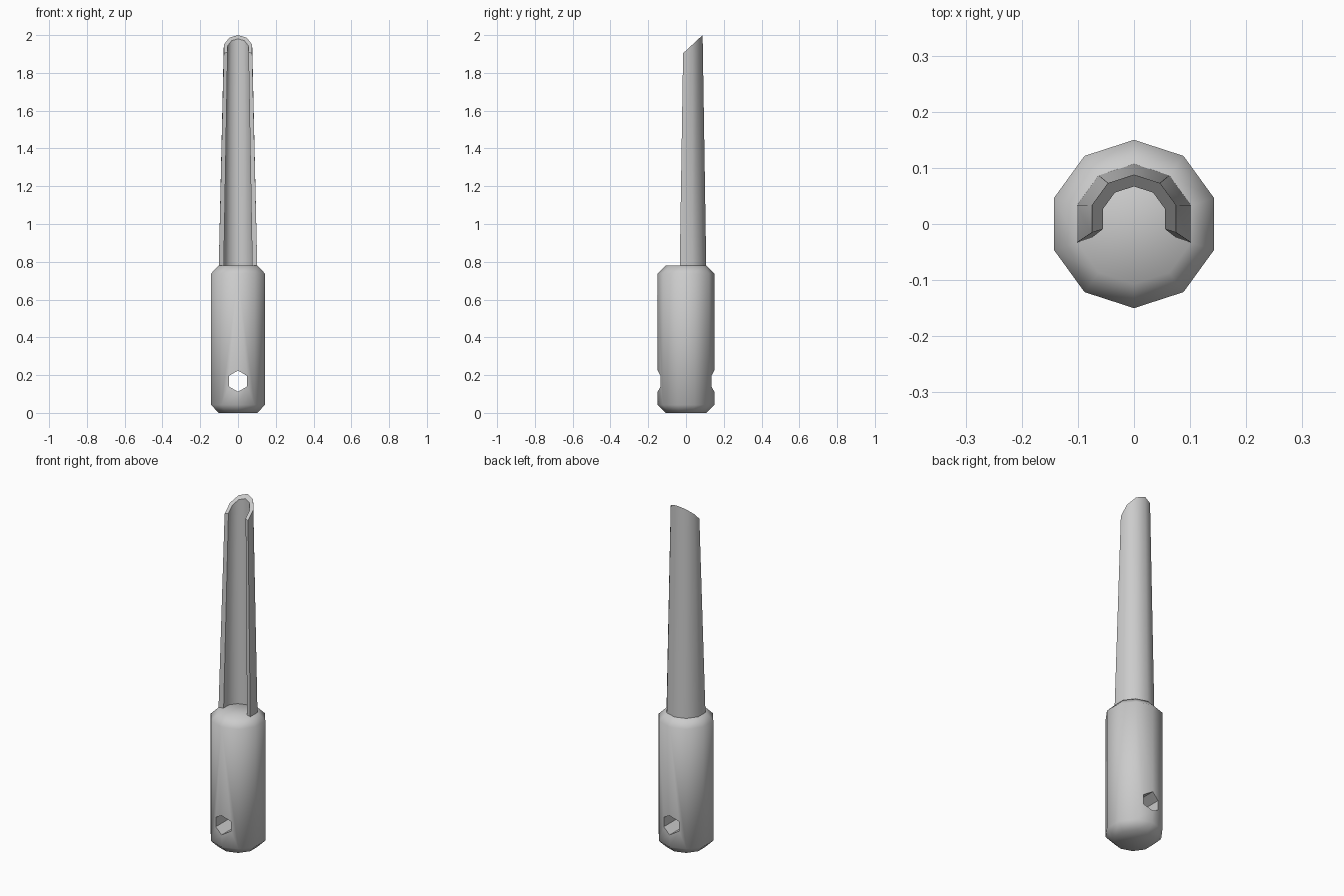
import bpy, bmesh
from math import radians, cos, sin

if "Cube" in bpy.data.objects:
    bpy.data.objects.remove(bpy.data.objects["Cube"])


def finish(name, bm):
    bmesh.ops.recalc_face_normals(bm, faces=bm.faces)
    me = bpy.data.meshes.new(name)
    bm.to_mesh(me)
    bm.free()
    ob = bpy.data.objects.new(name, me)
    bpy.context.collection.objects.link(ob)
    return ob


def smooth(ob, angle):
    bpy.ops.object.select_all(action='DESELECT')
    bpy.context.view_layer.objects.active = ob
    ob.select_set(True)
    bpy.ops.object.shade_smooth_by_angle(angle=radians(angle))


# Handle: ten-sided, chamfered at both ends
bm = bmesh.new()
rings = []
for r, z in [(0.107, 0), (0.15, 0.042), (0.15, 0.738), (0.107, 0.78)]:
    rings.append([bm.verts.new((r * cos(radians(18 + 36 * i)),
                                r * sin(radians(18 + 36 * i)), z)) for i in range(10)])
for a, b in zip(rings, rings[1:]):
    for i in range(10):
        j = (i + 1) % 10
        bm.faces.new((a[i], a[j], b[j], b[i]))
bm.faces.new(rings[0][::-1])
bm.faces.new(rings[-1])
handle = finish("handle", bm)

# Hexagonal lanyard hole cut front to back
bpy.ops.mesh.primitive_cylinder_add(vertices=6, radius=0.056, depth=0.6,
                                    location=(0, 0, 0.168), rotation=(radians(90), 0, 0))
cutter = bpy.context.object
cutter.name = "hole_cutter"
mod = handle.modifiers.new("hole", 'BOOLEAN')
mod.object = cutter
mod.operation = 'DIFFERENCE'
mod.solver = 'EXACT'
bpy.context.view_layer.objects.active = handle
bpy.ops.object.modifier_apply(modifier=mod.name)
bpy.data.objects.remove(cutter)
smooth(handle, 50)

# Blade: tapered open channel with a slanted tip
bm = bmesh.new()


def arc(r, cy, tip):
    pts = []
    for i in range(7):
        t = radians(-18 + 36 * i)
        x, y = r * cos(t), cy + r * sin(t)
        z = 2.0 - 0.93 * (0.088 - y) if tip else 0.78
        pts.append(bm.verts.new((x, y, z)))
    return pts


outer_low, outer_top = arc(0.107, 0, False), arc(0.079, 0.009, True)
inner_low, inner_top = arc(0.079, 0, False), arc(0.058, 0.009, True)
loops = [outer_low, outer_top, inner_top, inner_low]
for k in range(4):
    a, b = loops[k], loops[(k + 1) % 4]
    for i in range(6):
        bm.faces.new((a[i], a[i + 1], b[i + 1], b[i]))
for e in (0, 6):
    bm.faces.new([lp[e] for lp in loops])
blade = finish("channel_blade", bm)
smooth(blade, 40)
